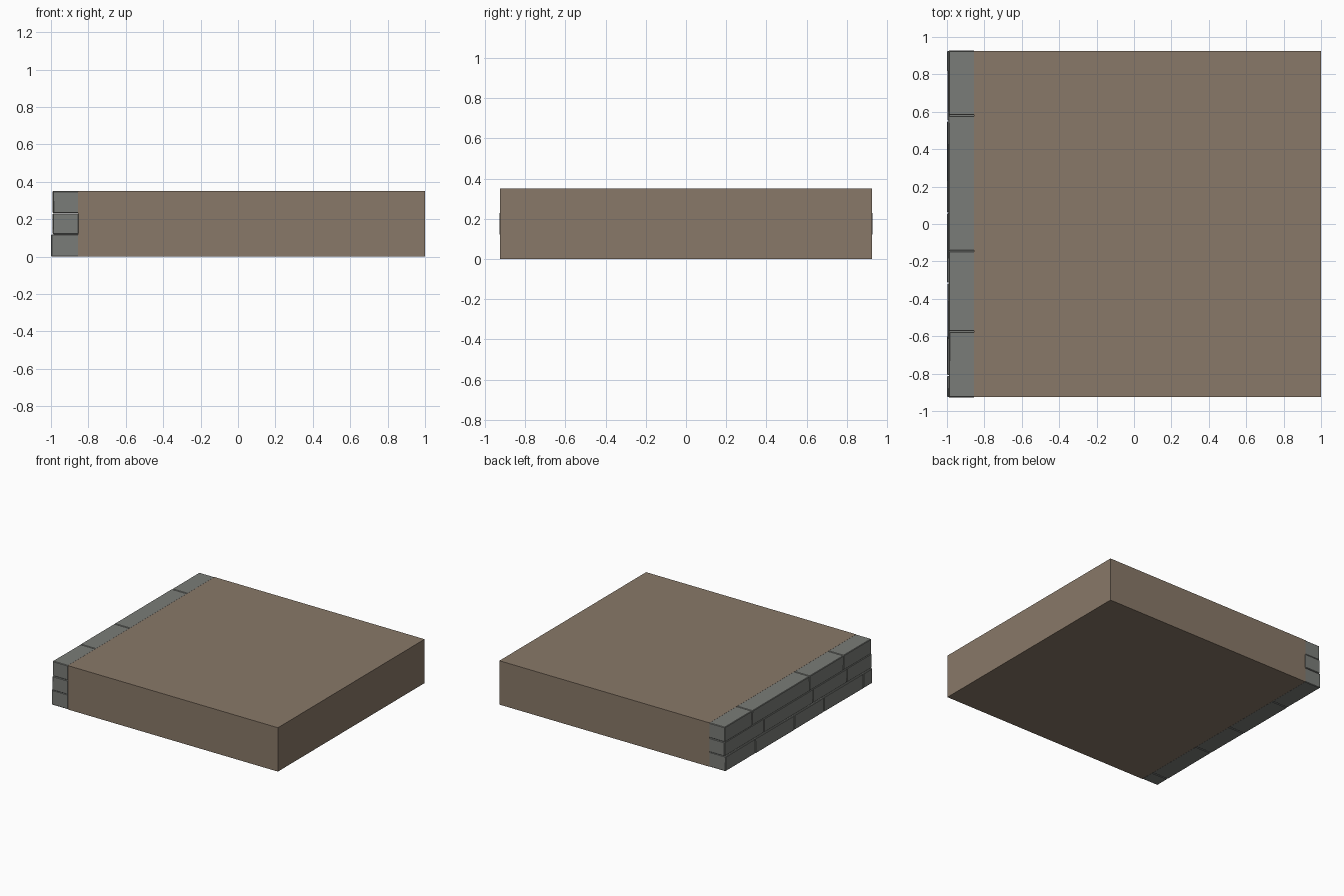
import bpy, bmesh, random
from mathutils import Vector

if "Cube" in bpy.data.objects:
    bpy.data.objects.remove(bpy.data.objects["Cube"])

random.seed(4)


def material(name, colour):
    m = bpy.data.materials.new(name)
    m.diffuse_color = (*colour, 1)
    m.use_nodes = True
    m.node_tree.nodes["Principled BSDF"].inputs["Base Color"].default_value = m.diffuse_color
    return m


dirt = material("brown earth", (0.25, 0.19, 0.138))
stone = material("grey stone", (0.195, 0.203, 0.188))


def box(name, lo, hi, mat, jitter=0.0, bevel=0.0):
    """Box between two corners, optionally roughened and chamfered."""
    bm = bmesh.new()
    bmesh.ops.create_cube(bm, size=1)
    lo, hi = Vector(lo), Vector(hi)
    for v in bm.verts:
        for i in range(3):
            v.co[i] = lo[i] if v.co[i] < 0 else hi[i]
        # roughen only the outward -x side and the joints
        if jitter and v.co.x < -0.9:
            v.co.x += random.uniform(0, jitter)
    if bevel:
        bmesh.ops.bevel(bm, geom=bm.edges[:], offset=bevel, segments=1,
                        affect='EDGES')
    me = bpy.data.meshes.new(name)
    bm.to_mesh(me)
    bm.free()
    me.materials.append(mat)
    ob = bpy.data.objects.new(name, me)
    bpy.context.collection.objects.link(ob)
    return ob


# Earth fill
box("earth_block", (-0.855, -0.925, 0), (1, 0.925, 0.35), dirt)

# Retaining wall: z range, outer x, half length, joint positions per course
courses = [
    ("bottom", 0.0, 0.118, -1.0, 0.925, (-0.81, -0.315, 0.06, 0.55)),
    ("middle", 0.119, 0.231, -0.992, 0.928, (-0.62, -0.19, 0.43)),
    ("top", 0.232, 0.35, -0.992, 0.925, (-0.575, -0.145, 0.58)),
]
for name, z0, z1, x, half, joints in courses:
    ends = (-half, *joints, half)
    for i, (a, b) in enumerate(zip(ends, ends[1:])):
        ga = 0.0 if i == 0 else 0.002
        gb = 0.0 if i == len(joints) else 0.002
        box(f"{name}_stone_{i + 1}", (x, a + ga, z0), (-0.852, b - gb, z1),
            stone, jitter=0.004, bevel=0.004)
